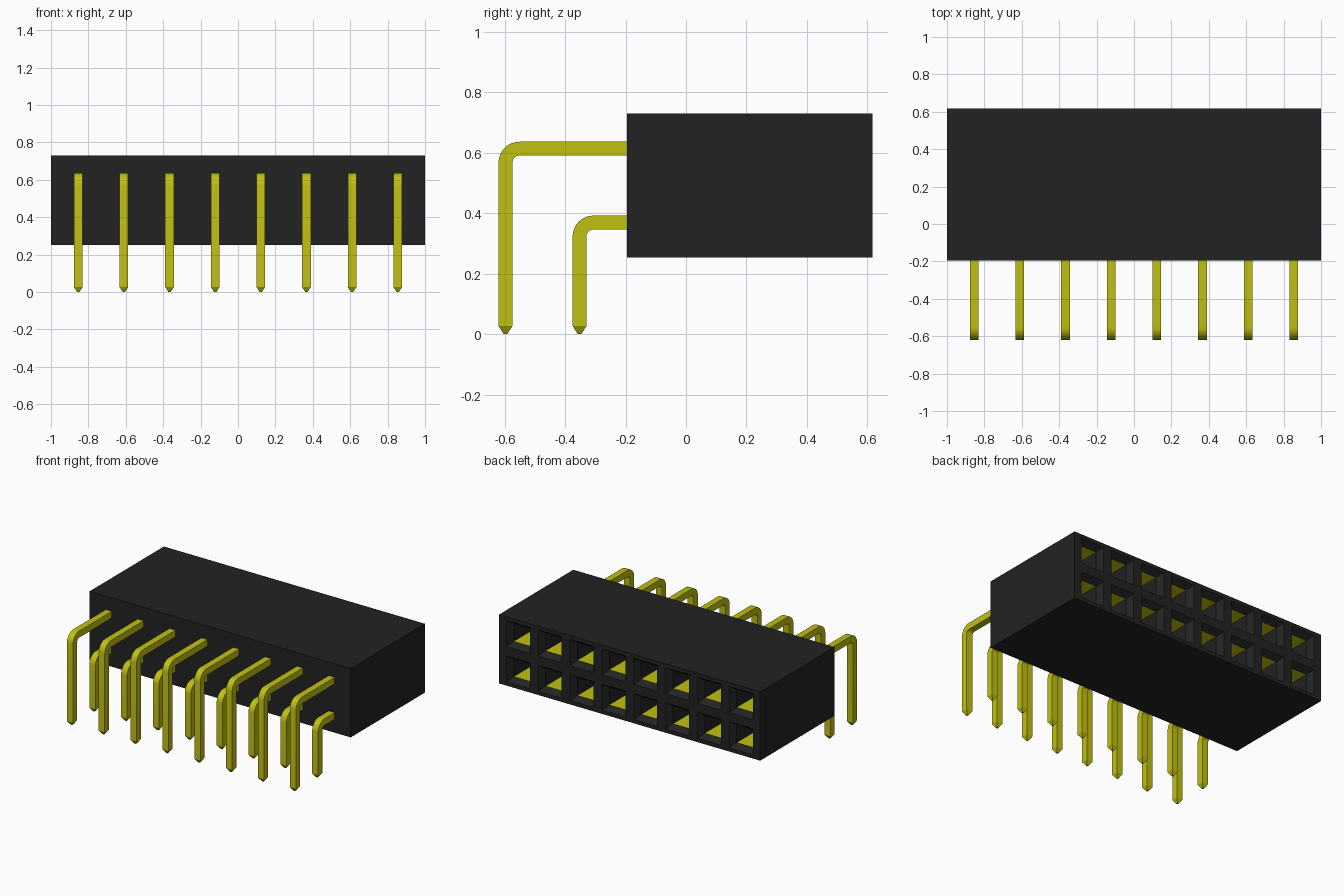
import bpy, bmesh, math
from mathutils import Vector

cube = bpy.data.objects.get("Cube")
if cube:
    bpy.data.objects.remove(cube, do_unlink=True)


def material(name, rgb):
    m = bpy.data.materials.new(name)
    m.diffuse_color = (*rgb, 1)
    m.use_nodes = True
    m.node_tree.nodes["Principled BSDF"].inputs["Base Color"].default_value = (*rgb, 1)
    return m


BLACK = material("black plastic", (0.016, 0.016, 0.016))
YELLOW = material("yellow metal", (0.53, 0.53, 0.006))

PITCH = 0.244
COLUMNS = [(i - 3.5) * PITCH for i in range(8)]
ROWS = [0.369, 0.613]
FRONT, BACK, BOTTOM, TOP = -0.195, 0.617, 0.253, 0.730


def finish(bm, name, mats):
    bmesh.ops.recalc_face_normals(bm, faces=bm.faces[:])
    mesh = bpy.data.meshes.new(name)
    bm.to_mesh(mesh)
    bm.free()
    for m in mats:
        mesh.materials.append(m)
    return mesh


def add_object(name, mesh):
    ob = bpy.data.objects.new(name, mesh)
    bpy.context.collection.objects.link(ob)
    return ob


# Housing: a lattice on the back face whose odd cells become funnel sockets
MOUTH, FUNNEL, HOLE_DEPTH = 0.09, 0.04, 0.5
xs = [-1] + [c + s * MOUTH for c in COLUMNS for s in (-1, 1)] + [1]
zs = [BOTTOM] + [r + s * MOUTH for r in ROWS for s in (-1, 1)] + [TOP]
bm = bmesh.new()
grid = [[bm.verts.new((x, BACK, z)) for z in zs] for x in xs]
sockets = []
for i in range(len(xs) - 1):
    for j in range(len(zs) - 1):
        f = bm.faces.new((grid[i][j], grid[i][j + 1], grid[i + 1][j + 1], grid[i + 1][j]))
        if i % 2 and j % 2:
            sockets.append(f)
bm.normal_update()

# Outer walls and front face
rim = [e for e in bm.edges if e.is_boundary]
ext = bmesh.ops.extrude_edge_only(bm, edges=rim)["geom"]
bmesh.ops.translate(bm, vec=(0, FRONT - BACK, 0),
                    verts=[g for g in ext if isinstance(g, bmesh.types.BMVert)])
bmesh.ops.holes_fill(bm, edges=[e for e in bm.edges if e.is_boundary], sides=0)

# Chamfered mouths, then deep square holes
bmesh.ops.inset_individual(bm, faces=sockets, thickness=FUNNEL)
for f in sockets:
    bmesh.ops.translate(bm, vec=(0, -FUNNEL, 0), verts=f.verts[:])
floors = bmesh.ops.extrude_discrete_faces(bm, faces=sockets)["faces"]
for f in floors:
    bmesh.ops.translate(bm, vec=(0, -HOLE_DEPTH, 0), verts=f.verts[:])
bm.normal_update()

# Metal contacts line the upper and lower walls of each hole
for f in bm.faces:
    z = f.calc_center_median().z
    if abs(f.normal.z) > 0.99 and BOTTOM + 0.01 < z < TOP - 0.01:
        f.material_index = 1
add_object("housing", finish(bm, "housing", [BLACK, YELLOW]))


# Bent square pin: sections swept along a path with a rounded corner
HALF, BEND, STEPS = 0.023, 0.046, 8


def pin_mesh(name, y, z):
    sections = [(Vector((0, FRONT + 0.02, z)), Vector((0, 0, 1)), HALF)]
    for k in range(STEPS + 1):
        a = math.pi / 2 * k / STEPS
        out = Vector((0, -math.sin(a), math.cos(a)))
        sections.append((Vector((0, y + BEND, z - BEND)) + out * BEND, out, HALF))
    down = Vector((0, -1, 0))
    sections += [(Vector((0, y, 0.027)), down, HALF), (Vector((0, y, 0)), down, 0.006)]
    bm = bmesh.new()
    rings = []
    for centre, out, h in sections:
        rings.append([bm.verts.new(centre + Vector((sx * h, 0, 0)) + out * so * h)
                      for sx, so in ((-1, -1), (1, -1), (1, 1), (-1, 1))])
    for a, b in zip(rings, rings[1:]):
        for i in range(4):
            j = (i + 1) % 4
            bm.faces.new((a[i], a[j], b[j], b[i]))
    bm.faces.new(rings[0])
    bm.faces.new(rings[-1])
    return finish(bm, name, [YELLOW])


pins = []
for label, y, z in (("lower_pin", -0.352, ROWS[0]), ("upper_pin", -0.597, ROWS[1])):
    mesh = pin_mesh(label, y, z)
    for n, x in enumerate(COLUMNS, 1):
        ob = add_object(f"{label}_{n}", mesh)
        ob.location.x = x
        pins.append(ob)

# Smooth bends, crisp pin edges
bpy.ops.object.select_all(action="DESELECT")
for ob in pins:
    ob.select_set(True)
bpy.context.view_layer.objects.active = pins[0]
bpy.ops.object.shade_smooth_by_angle(angle=math.radians(30))
